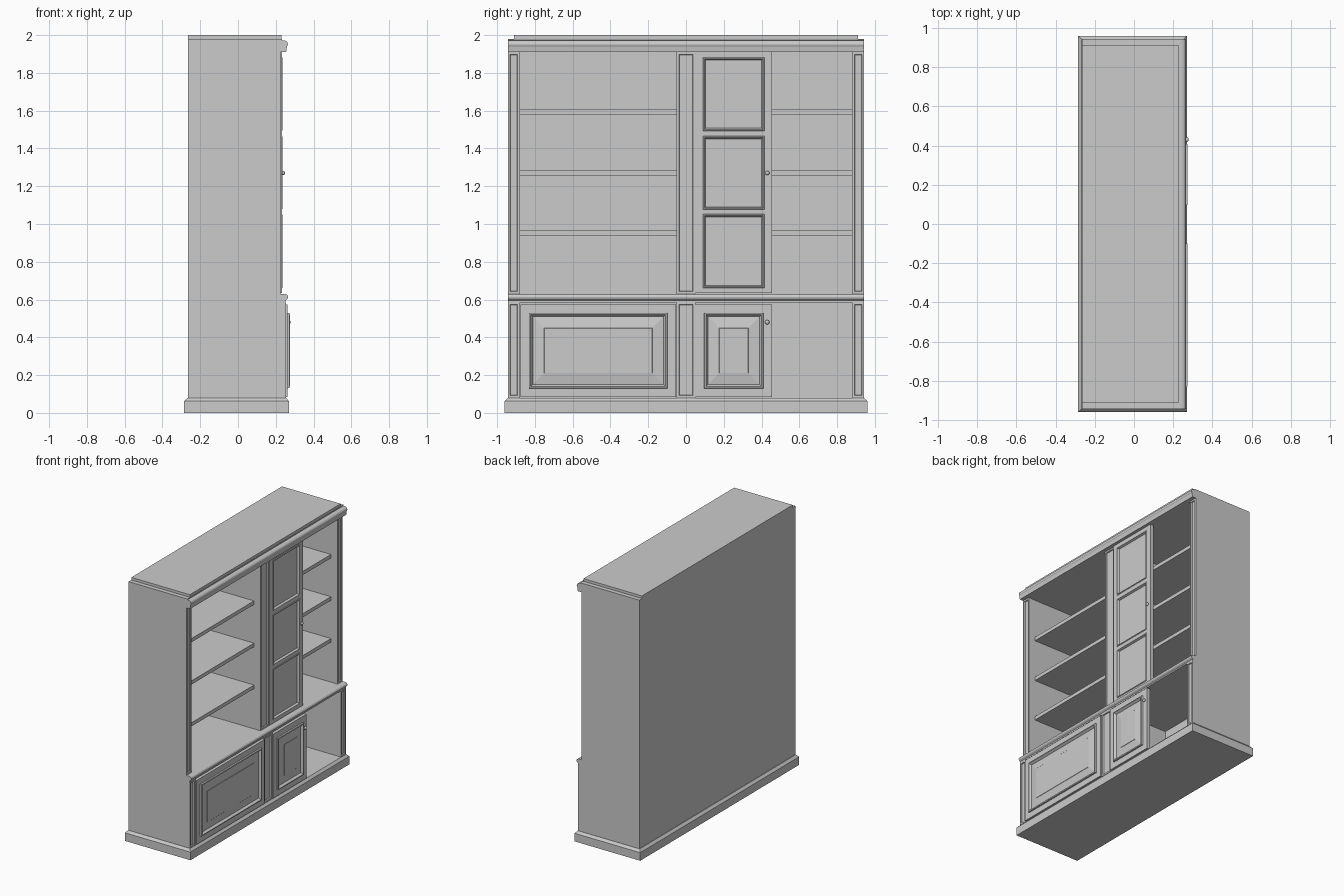
import bpy, bmesh, math

cube = bpy.data.objects.get("Cube")
if cube:
    bpy.data.objects.remove(cube, do_unlink=True)

grey = bpy.data.materials.new("light_grey_paint")
grey.use_nodes = True
colour = (0.6, 0.6, 0.6, 1)
grey.diffuse_color = colour
grey.node_tree.nodes["Principled BSDF"].inputs["Base Color"].default_value = colour


def finish(name, bm):
    bmesh.ops.recalc_face_normals(bm, faces=bm.faces)
    mesh = bpy.data.meshes.new(name)
    bm.to_mesh(mesh)
    bm.free()
    mesh.materials.append(grey)
    obj = bpy.data.objects.new(name, mesh)
    bpy.context.collection.objects.link(obj)
    return obj


def loft(name, sections):
    """Skin a row of equal-length loops and cap both ends."""
    bm = bmesh.new()
    loops = [[bm.verts.new(p) for p in s] for s in sections]
    n = len(loops[0])
    for a, b in zip(loops, loops[1:]):
        for i in range(n):
            j = (i + 1) % n
            bm.faces.new((a[i], a[j], b[j], b[i]))
    bm.faces.new(loops[0])
    bm.faces.new(loops[-1])
    return finish(name, bm)


def panel(name, y, z, rings):
    """Board facing +x, stepped through (inset, x) rings from back to front."""
    return loft(name, [[(x, y[0] + i, z[0] + i), (x, y[1] - i, z[0] + i),
                        (x, y[1] - i, z[1] - i), (x, y[0] + i, z[1] - i)]
                       for i, x in rings])


def box(name, x, y, z):
    return panel(name, y, z, [(0, x[0]), (0, x[1])])


def moulding(name, profile, y):
    return loft(name, [[(px, e, pz) for px, pz in profile] for e in y])


def arc(cx, cz, rx, rz, start, end, steps=6):
    angles = [math.radians(start + (end - start) * k / steps) for k in range(steps + 1)]
    return [(cx + rx * math.cos(a), cz + rz * math.sin(a)) for a in angles]


def knob(name, x, y, z):
    bm = bmesh.new()
    profile = [(0.0, 0.005), (0.006, 0.005)] + [
        (0.012 + h, r) for h, r in arc(0, 0, 0.009, 0.012, 150, 0, 6)]
    loops = []
    for h, r in profile:
        r = max(r, 0.0005)
        loops.append([(x + h, y + r * math.cos(k * math.tau / 16),
                       z + r * math.sin(k * math.tau / 16)) for k in range(16)])
    bm.free()
    obj = loft(name, loops)
    for f in obj.data.polygons:
        f.use_smooth = True


BACK, UPPER, LOWER = -0.265, 0.225, 0.255
SIDE, BAY = 0.943, 0.88
FLOOR, COUNTER, HEAD = 0.08, 0.63, 1.91

# Plinth with a chamfered top edge
sections = []
for i, z in ((0, 0), (0, 0.062), (0.016, FLOOR)):
    sections.append([(-0.285 + i, -0.96 + i, z), (0.27 - i, -0.96 + i, z),
                     (0.27 - i, 0.96 - i, z), (-0.285 + i, 0.96 - i, z)])
loft("plinth", sections)

# Carcass
box("back_panel", (BACK, BACK + 0.02), (-SIDE, SIDE), (FLOOR, 1.98))
for name, s in (("right", -1), ("left", 1)):
    y = sorted((s * SIDE, s * (BAY + 0.003)))
    box(name + "_upper_side", (BACK, UPPER - 0.02), y, (COUNTER, HEAD))
    box(name + "_lower_side", (BACK, LOWER - 0.02), y, (FLOOR, 0.585))
box("upper_divider", (BACK, UPPER - 0.02), (-0.05, 0.05), (COUNTER, HEAD))
box("lower_divider", (BACK, LOWER - 0.02), (-0.05, 0.05), (FLOOR, 0.585))
box("head_board", (BACK, UPPER), (-SIDE, SIDE), (HEAD, 1.98))
box("top_board", (BACK, 0.23), (-0.91, 0.91), (1.975, 2.0))

# Counter and cornice mouldings
moulding("counter", [(BACK, 0.585), (0.252, 0.585), (0.252, 0.595)]
         + arc(0.245, 0.613, 0.021, 0.017, -60, 90) + [(BACK, COUNTER)], (-SIDE, SIDE))
moulding("cornice", [(0.2, HEAD), (0.255, HEAD), (0.257, 1.925)]
         + arc(0.243, 1.952, 0.021, 0.02, -40, 75)
         + [(0.232, 1.973), (0.232, 1.98), (0.2, 1.98)], (-SIDE, SIDE))

# Pilasters with a sunk field
for name, y in (("right", (-SIDE, -BAY)), ("centre", (-0.05, 0.05)), ("left", (BAY, SIDE))):
    for level, front, z in (("upper", UPPER, (COUNTER, HEAD)), ("lower", LOWER, (FLOOR, 0.585))):
        panel(f"{name}_{level}_pilaster", y, z,
              [(0, front - 0.02), (0, front), (0.012, front), (0.015, front - 0.008)])

# Shelves
for k, z in enumerate((0.937, 1.257, 1.58)):
    for name, y in (("wide", (-BAY, -0.05)), ("narrow", (0.05, BAY))):
        box(f"{name}_shelf_{k + 1}", (BACK + 0.02, 0.17), y, (z, z + 0.028))

# Lower doors with a raised centre and a framing bead
for name, y in (("wide", (-0.877, -0.053)), ("narrow", (0.05, 0.455))):
    panel(name + "_lower_door", y, (0.085, 0.575),
          [(0, 0.235), (0, 0.262), (0.045, 0.262), (0.047, 0.272), (0.055, 0.274),
           (0.063, 0.262), (0.066, 0.257), (0.125, 0.266), (0.127, 0.268)])

# Tall upper door: stiles, rails and three framed fields
DOOR = (0.205, 0.232)
for name, y in (("inner", (0.05, 0.09)), ("outer", (0.415, 0.455))):
    box(f"upper_door_{name}_stile", DOOR, y, (0.635, HEAD))
fields = ((0.66, 1.052), (1.077, 1.465), (1.493, 1.882))
edges = [0.635] + [z for pair in fields for z in pair] + [HEAD]
for k in range(4):
    box(f"upper_door_rail_{k + 1}", DOOR, (0.09, 0.415), edges[2 * k:2 * k + 2])
for k, z in enumerate(fields):
    panel(f"upper_door_field_{k + 1}", (0.09, 0.415), z,
          [(0, 0.205), (0, 0.232), (0.003, 0.236), (0.008, 0.236), (0.014, 0.22)])

# Knobs
knob("upper_knob", 0.228, 0.43, 1.27)
knob("lower_knob", 0.258, 0.43, 0.48)
